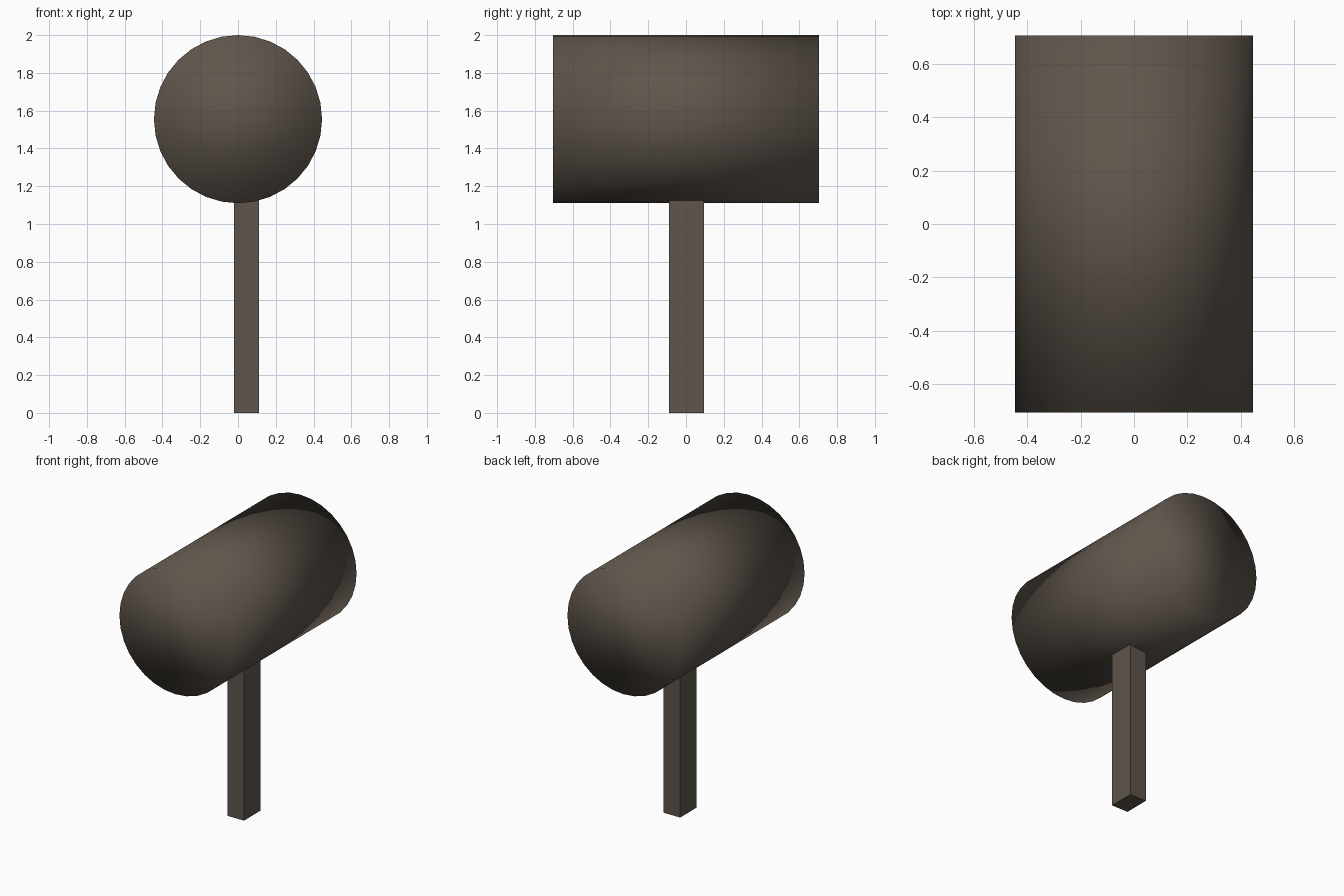
import bpy
import math

if "Cube" in bpy.data.objects:
    bpy.data.objects.remove(bpy.data.objects["Cube"])

# One dark wood colour for the whole model
wood = bpy.data.materials.new("dark_wood")
wood.diffuse_color = (0.115, 0.092, 0.072, 1.0)
wood.use_nodes = True
wood.node_tree.nodes["Principled BSDF"].inputs["Base Color"].default_value = wood.diffuse_color

# Barrel-shaped head lying along y, softly shaded across its rims
bpy.ops.mesh.primitive_cylinder_add(
    vertices=32, radius=0.445, depth=1.41,
    location=(0, 0, 1.555), rotation=(math.pi / 2, 0, 0))
head = bpy.context.object
head.name = "mallet_head"
head.data.materials.append(wood)
bpy.ops.object.shade_smooth()

# Square handle, slightly off centre, let into the underside of the head
x0, x1, y0, y1, top = -0.02, 0.11, -0.09, 0.095, 1.16
bpy.ops.mesh.primitive_cube_add(
    size=1, location=((x0 + x1) / 2, (y0 + y1) / 2, top / 2))
handle = bpy.context.object
handle.name = "handle"
handle.scale = (x1 - x0, y1 - y0, top)
bpy.ops.object.transform_apply(location=False, rotation=False, scale=True)
handle.data.materials.append(wood)
